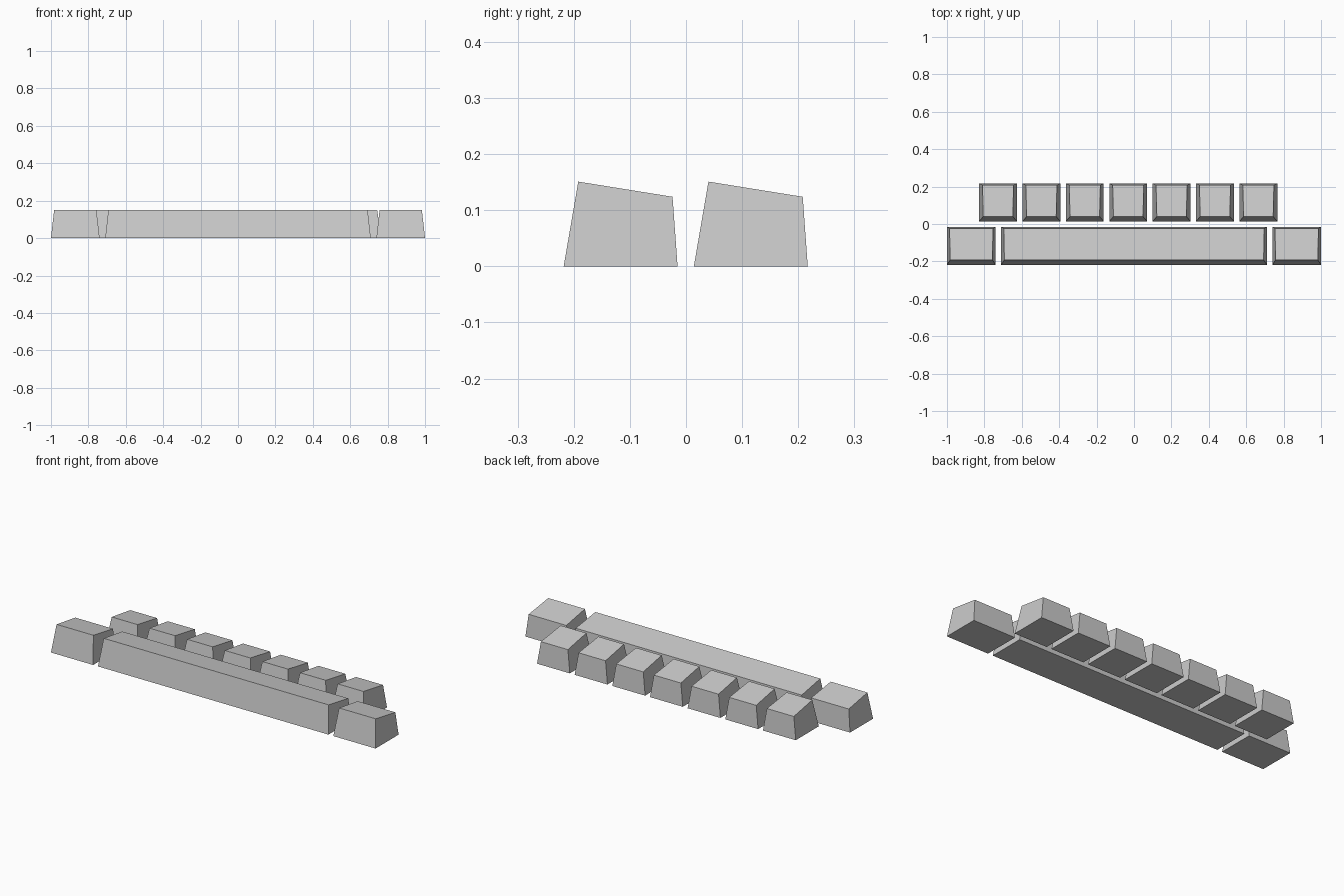
import bpy
import bmesh

cube = bpy.data.objects.get("Cube")
if cube:
    bpy.data.objects.remove(cube, do_unlink=True)

# One flat grey for every keycap
grey = bpy.data.materials.new("keycap_grey")
grey.use_nodes = True
GREY = (0.6, 0.6, 0.6, 1)
grey.diffuse_color = GREY
grey.node_tree.nodes["Principled BSDF"].inputs["Base Color"].default_value = GREY

UNIT = 2 / 8.75 * 1.015    # key pitch
GAP = 0.03                 # space between neighbouring keys
DEPTH = 0.203              # footprint depth


def keycap(name, x, y, units, front_inset, back_inset):
    """Tapered key whose top slopes down towards the back."""
    width = units * UNIT - GAP
    bm = bmesh.new()
    bmesh.ops.create_cube(bm, size=1)
    for v in bm.verts:
        front, top = v.co.y < 0, v.co.z > 0
        side = 1 if v.co.x > 0 else -1
        inset = (front_inset if front else back_inset) if top else 0
        v.co.x = side * (width / 2 - inset)
        v.co.y = -DEPTH / 2 if front else DEPTH / 2
        if top:
            v.co.y += 0.026 if front else -0.009
        v.co.z = (0.151 if front else 0.124) if top else 0
    mesh = bpy.data.meshes.new(name)
    bm.to_mesh(mesh)
    bm.free()
    mesh.materials.append(grey)
    key = bpy.data.objects.new(name, mesh)
    key.location = (x, y, 0)
    bpy.context.collection.objects.link(key)


# Bottom row: long bar flanked by two wider keys
FRONT_ROW, BACK_ROW = -0.1165, 0.1155
keycap("space_bar", 0, FRONT_ROW, 6.25, 0.017, 0.014)
for side, label in ((-1, "right"), (1, "left")):
    keycap(f"wide_key_{label}", side * 3.75 * UNIT, FRONT_ROW, 1.25, 0.017, 0.014)

# Upper row: seven square keys, staggered to one side
for i in range(7):
    keycap(f"square_key_{i + 1}", -0.727 + i * UNIT, BACK_ROW, 1, 0.022, 0.018)
